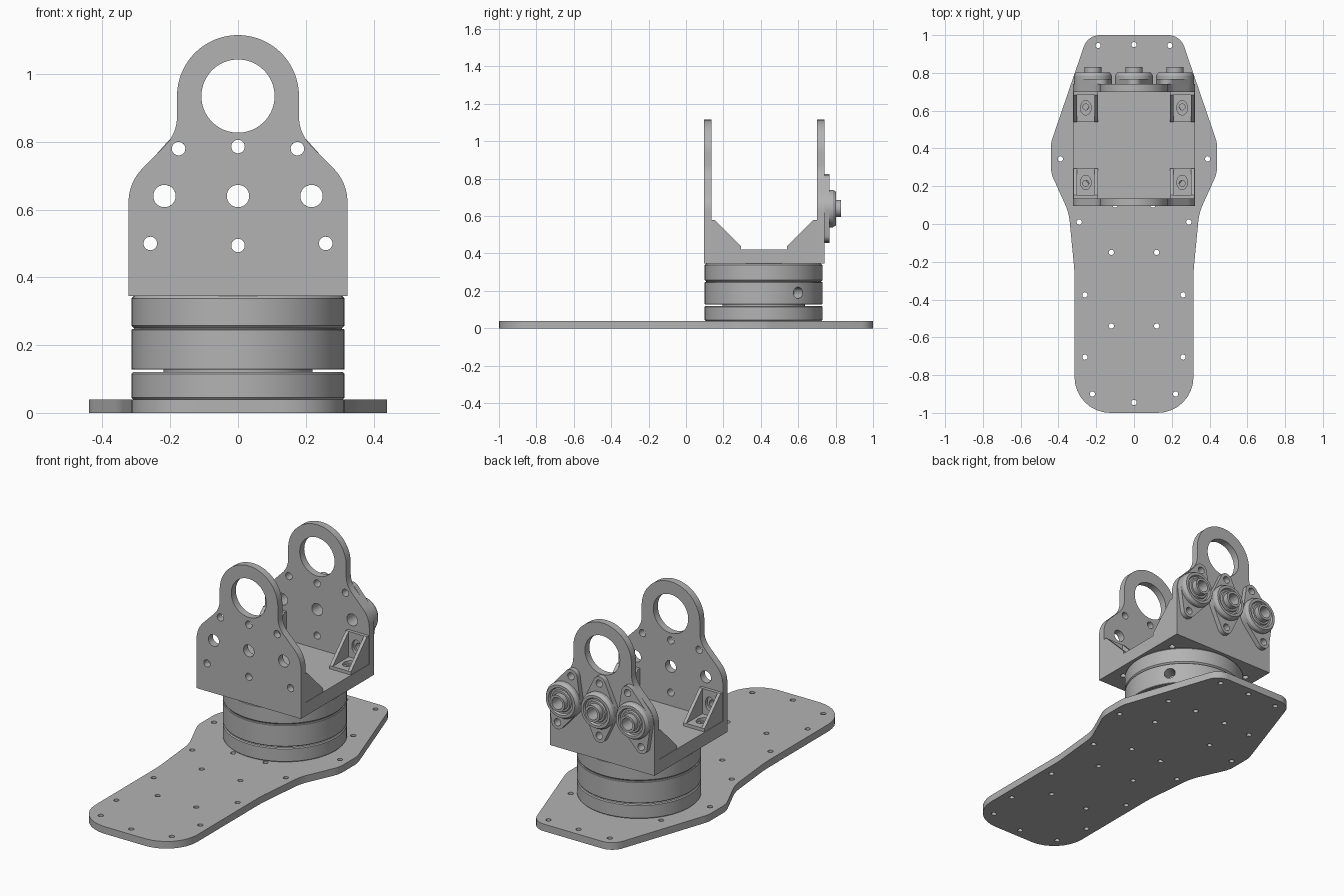
import bpy, bmesh
from math import sin, cos, tan, pi, radians
from mathutils import Vector, Matrix

cube = bpy.data.objects.get("Cube")
if cube:
    bpy.data.objects.remove(cube)

metal = bpy.data.materials.new("brushed grey metal")
metal.use_nodes = True
GREY = (0.45, 0.45, 0.45, 1)
metal.diffuse_color = GREY
metal.node_tree.nodes["Principled BSDF"].inputs["Base Color"].default_value = GREY

# Local (u, v, depth) to model axes, by the axis the depth runs along
AXES = {
    "Z": lambda p: (p.x, p.y, p.z),
    "Y": lambda p: (p.x, p.z, p.y),
    "X": lambda p: (p.z, p.x, p.y),
}


def finish(name, bm, axis="Z", loc=(0, 0, 0)):
    for v in bm.verts:
        v.co = Vector(AXES[axis](v.co)) + Vector(loc)
    bmesh.ops.remove_doubles(bm, verts=bm.verts, dist=1e-5)
    bmesh.ops.recalc_face_normals(bm, faces=bm.faces)
    mesh = bpy.data.meshes.new(name)
    bm.to_mesh(mesh)
    bm.free()
    mesh.materials.append(metal)
    ob = bpy.data.objects.new(name, mesh)
    bpy.context.collection.objects.link(ob)
    return ob


def smooth(ob):
    bpy.ops.object.select_all(action="DESELECT")
    ob.select_set(True)
    bpy.context.view_layer.objects.active = ob
    bpy.ops.object.shade_smooth_by_angle(angle=radians(30))


def arc(cx, cy, r, a0, a1, n=16):
    steps = [radians(a0 + (a1 - a0) * i / n) for i in range(n + 1)]
    return [(cx + r * cos(a), cy + r * sin(a)) for a in steps]


def circle(cx, cy, r, n=32):
    return arc(cx, cy, r, 0, 360, n)[:-1]


def oval(cx, cy, rx, ry):
    return [(cx + rx * x, cy + ry * y) for x, y in circle(0, 0, 1)]


def rounded(corners, n=8):
    """Fillet an outline of (x, y, radius) corners."""
    out = []
    for i, (x, y, r) in enumerate(corners):
        p = Vector((x, y))
        if r == 0:
            out.append((x, y))
            continue
        a = (Vector(corners[i - 1][:2]) - p).normalized()
        b = (Vector(corners[(i + 1) % len(corners)][:2]) - p).normalized()
        half = a.angle(b) / 2
        centre = p + (a + b).normalized() * r / sin(half)
        start = p + a * r / tan(half) - centre
        turn = -start.angle_signed(p + b * r / tan(half) - centre)
        out += [tuple(centre + Matrix.Rotation(turn * k / n, 2) @ start) for k in range(n + 1)]
    return out


def mirrored(half):
    return half + [(-c[0], *c[1:]) for c in reversed(half)]


def slab(name, outline, holes, lo, hi, axis):
    """Flat plate with holes, filled between two depths."""
    cu = bpy.data.curves.new(name, "CURVE")
    cu.dimensions, cu.fill_mode, cu.extrude = "2D", "BOTH", (hi - lo) / 2
    for loop in [outline] + holes:
        sp = cu.splines.new("POLY")
        sp.points.add(len(loop) - 1)
        for pt, (u, v) in zip(sp.points, loop):
            pt.co = (u, v, 0, 1)
        sp.use_cyclic_u = True
    tmp = bpy.data.objects.new(name + "_outline", cu)
    bm = bmesh.new()
    mesh = bpy.data.meshes.new_from_object(tmp)
    bm.from_mesh(mesh)
    bpy.data.objects.remove(tmp)
    bpy.data.curves.remove(cu)
    bpy.data.meshes.remove(mesh)
    for v in bm.verts:
        v.co.z += (lo + hi) / 2
    ob = finish(name, bm, axis)
    smooth(ob)
    return ob


def lathe(name, profile, axis="Z", loc=(0, 0, 0), steps=96):
    """Turn a (radius, height) profile; it closes on itself when off the axis."""
    bm = bmesh.new()
    vs = [bm.verts.new((r, 0, h)) for r, h in profile]
    pairs = list(zip(vs, vs[1:]))
    if profile[0][0] > 0:
        pairs.append((vs[-1], vs[0]))
    es = [bm.edges.new(p) for p in pairs]
    bmesh.ops.spin(bm, geom=vs + es, cent=(0, 0, 0), axis=(0, 0, 1), angle=2 * pi, steps=steps)
    ob = finish(name, bm, axis, loc)
    smooth(ob)
    return ob


# Base plate with its bolt holes
half = [(0.245, 1, 0.09), (0.44, 0.43, 0.16), (0.44, 0.27, 0.16),
        (0.345, 0.06, 0.3), (0.315, -0.25, 0.7), (0.315, -1, 0.19)]
spots = [(0.19, 0.945), (0.39, 0.345), (0.29, 0.01), (0.12, -0.15), (0.26, -0.375),
         (0.12, -0.54), (0.26, -0.705), (0.22, -0.9),
         (0.1, 0.63), (0.28, 0.62), (0.19, 0.4), (0.1, 0.1)]
base_holes = [circle(s * x, y, 0.014, 16) for x, y in spots for s in (1, -1)]
base_holes += [circle(0, y, 0.014, 16) for y in (0.95, -0.945)]
slab("base_plate", rounded(mirrored(half)), base_holes, 0, 0.04, "Z")

# Turntable drum: three rings parted by narrower spacers
AXIS_Y, R = 0.415, 0.315


def drum(name, r, z0, z1, bevel=0.005):
    return lathe(name, [(0, z0), (r - bevel, z0), (r, z0 + bevel),
                        (r, z1 - bevel), (r - bevel, z1), (0, z1)], loc=(0, AXIS_Y, 0))


drum("drum_lower_ring", R, 0.04, 0.12)
drum("drum_lower_spacer", 0.22, 0.115, 0.135, 0.001)
middle = drum("drum_middle_ring", R, 0.128, 0.247, 0.002)
drum("drum_upper_spacer", R - 0.008, 0.245, 0.252, 0.001)
drum("drum_upper_ring", R, 0.25, 0.345, 0.008)

# Radial port in the middle ring
out = Vector((cos(radians(36)), sin(radians(36)), 0))
bm = bmesh.new()
bmesh.ops.create_cone(bm, cap_ends=True, segments=32, radius1=0.03, radius2=0.03, depth=0.16,
                      matrix=out.to_track_quat("Z", "Y").to_matrix().to_4x4())
cutter = finish("port_cutter", bm, loc=Vector((0, AXIS_Y, 0.19)) + out * R)
cutter.hide_render = True
cutter.hide_set(True)
cut = middle.modifiers.new("port", "BOOLEAN")
cut.object, cut.operation, cut.solver = cutter, "DIFFERENCE", "EXACT"
bpy.context.view_layer.objects.active = middle
bpy.ops.object.modifier_apply(modifier=cut.name)
bpy.data.objects.remove(cutter)
smooth(middle)

# Cradle floor
W, FRONT, BACK, FLOOR = 0.323, 0.095, 0.74, 0.42
T = 0.04
slab("cradle_floor", [(-W, FRONT + T), (W, FRONT + T), (W, BACK - T), (-W, BACK - T)],
     [circle(sx * 0.255, y, 0.016, 16) for sx in (1, -1) for y in (0.215, 0.62)],
     0.345, FLOOR, "Z")

# Upright end plates, each with a large ring on top
RING_Z, RING_R = 0.935, 0.18
side = rounded([(W, 0.345, 0), (W, 0.68, 0.14), (RING_R, 0.825, 0.12), (RING_R, RING_Z, 0)])
right_half = side[:-1] + arc(0, RING_Z, RING_R, 0, 90, 24)
plate = right_half + [(-x, z) for x, z in reversed(right_half[:-1])]
plate_holes = [circle(0, RING_Z, 0.108, 64)]
BEARING_Z, BEARING_X, EAR = 0.64, 0.217, 0.146
TILT = 0.29
for s in (-1, 0, 1):
    plate_holes.append(circle(s * BEARING_X, BEARING_Z, 0.033))
    for e in (1, -1):
        plate_holes.append(circle(s * BEARING_X - s * e * EAR * sin(TILT),
                                  BEARING_Z + e * EAR * cos(TILT * s), 0.02, 24))
slab("front_upright", plate, plate_holes, FRONT, FRONT + T, "Y")
slab("back_upright", plate, plate_holes, BACK - T, BACK, "Y")

# Corner gussets: foot, wall leg and two sloping cheeks
LEG, THIN = 0.16, 0.018
for end, wall, d in (("front", FRONT + T, 1), ("back", BACK - T, -1)):
    for hand, s in (("left", 1), ("right", -1)):
        name = f"{end}_{hand}_gusset"
        x0, x1 = sorted((s * 0.19, s * 0.321))
        xm, ym = s * 0.255, wall + d * 0.085
        y0, y1 = sorted((wall, wall + d * LEG))
        slab(name + "_foot", [(x0, y0), (x1, y0), (x1, y1), (x0, y1)],
             [oval(xm, ym, 0.028, 0.038)], FLOOR, FLOOR + THIN, "Z")
        y0, y1 = sorted((wall, wall + d * THIN))
        top = FLOOR + LEG
        slab(name + "_leg", [(x0, FLOOR), (x1, FLOOR), (x1, top), (x0, top)],
             [oval(xm, FLOOR + 0.085, 0.028, 0.038)], y0, y1, "Y")
        cheek = [(wall, FLOOR), (wall + d * LEG, FLOOR), (wall + d * LEG, FLOOR + THIN),
                 (wall + d * THIN, top), (wall, top)]
        for label, a in (("inner", x0), ("outer", x1 - THIN)):
            slab(f"{name}_{label}_cheek", cheek, [], a, a + THIN, "X")

# Flanged bearings on the back upright, outer two leaning inward
lens = (arc(0, EAR, 0.038, 25, 155) + arc(0, 0, 0.1, 155, 205)
        + arc(0, -EAR, 0.038, 205, 335) + arc(0, 0, 0.1, 335, 385))
lens = [p for i, p in enumerate(lens) if (Vector(p) - Vector(lens[i - 1])).length > 1e-3]
for label, s in (("right", -1), ("middle", 0), ("left", 1)):
    rot = Matrix.Rotation(s * TILT, 2)
    at = Vector((s * BEARING_X, BEARING_Z))
    place = lambda pts: [tuple(rot @ Vector(p) + at) for p in pts]
    slab(label + "_bearing_flange", place(lens),
         [place(circle(0, 0, 0.033)), place(circle(0, EAR, 0.02, 24)),
          place(circle(0, -EAR, 0.02, 24))], BACK, BACK + 0.028, "Y")
    lathe(label + "_bearing_housing",
          [(0.033, 0.028), (0.1, 0.028), (0.1, 0.045), (0.09, 0.062), (0.075, 0.062),
           (0.07, 0.05), (0.06, 0.05), (0.056, 0.058), (0.046, 0.058), (0.046, 0.09),
           (0.033, 0.09)], "Y", (at.x, BACK, at.y), 48)
